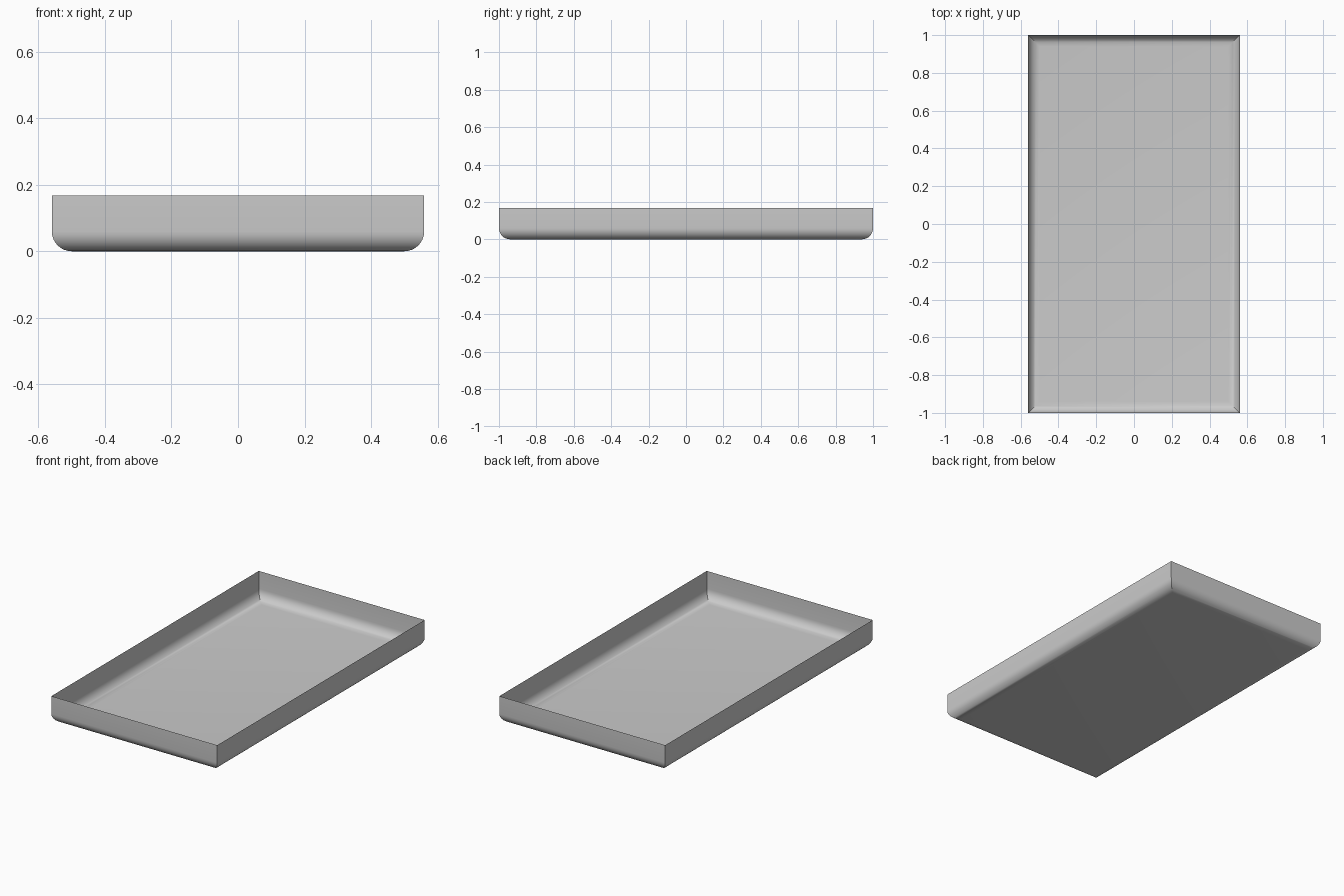
import bpy, bmesh, math

if "Cube" in bpy.data.objects:
    bpy.data.objects.remove(bpy.data.objects["Cube"])

HALF_X, HALF_Y, HEIGHT = 0.56, 1.0, 0.167
RADIUS, STEPS = 0.06, 8

# Wall profile: (inset, height) from the floor edge, round the fillet, up to the rim
profile = []
for i in range(STEPS + 1):
    a = math.radians(90) * i / STEPS
    profile.append((RADIUS * (1 - math.sin(a)), RADIUS * (1 - math.cos(a))))
profile.append((0, HEIGHT))

bm = bmesh.new()


def ring(inset, z):
    x, y = HALF_X - inset, HALF_Y - inset
    return [bm.verts.new((sx * x, sy * y, z))
            for sx, sy in ((-1, -1), (1, -1), (1, 1), (-1, 1))]


# Floor and mitred walls as one open thin sheet
rings = [ring(*p) for p in profile]
bm.faces.new(rings[0])
for low, high in zip(rings, rings[1:]):
    for k in range(4):
        n = (k + 1) % 4
        bm.faces.new((low[k], low[n], high[n], high[k]))
for f in bm.faces:
    f.normal_update()
bm.faces.ensure_lookup_table()
bm.faces[0].normal_flip()  # floor faces outwards like the walls

mesh = bpy.data.meshes.new("tray")
bm.to_mesh(mesh)
bm.free()
tray = bpy.data.objects.new("tray", mesh)
bpy.context.collection.objects.link(tray)

# Smooth fillets, crisp upright corners
bpy.context.view_layer.objects.active = tray
tray.select_set(True)
bpy.ops.object.shade_smooth_by_angle(angle=math.radians(30))
